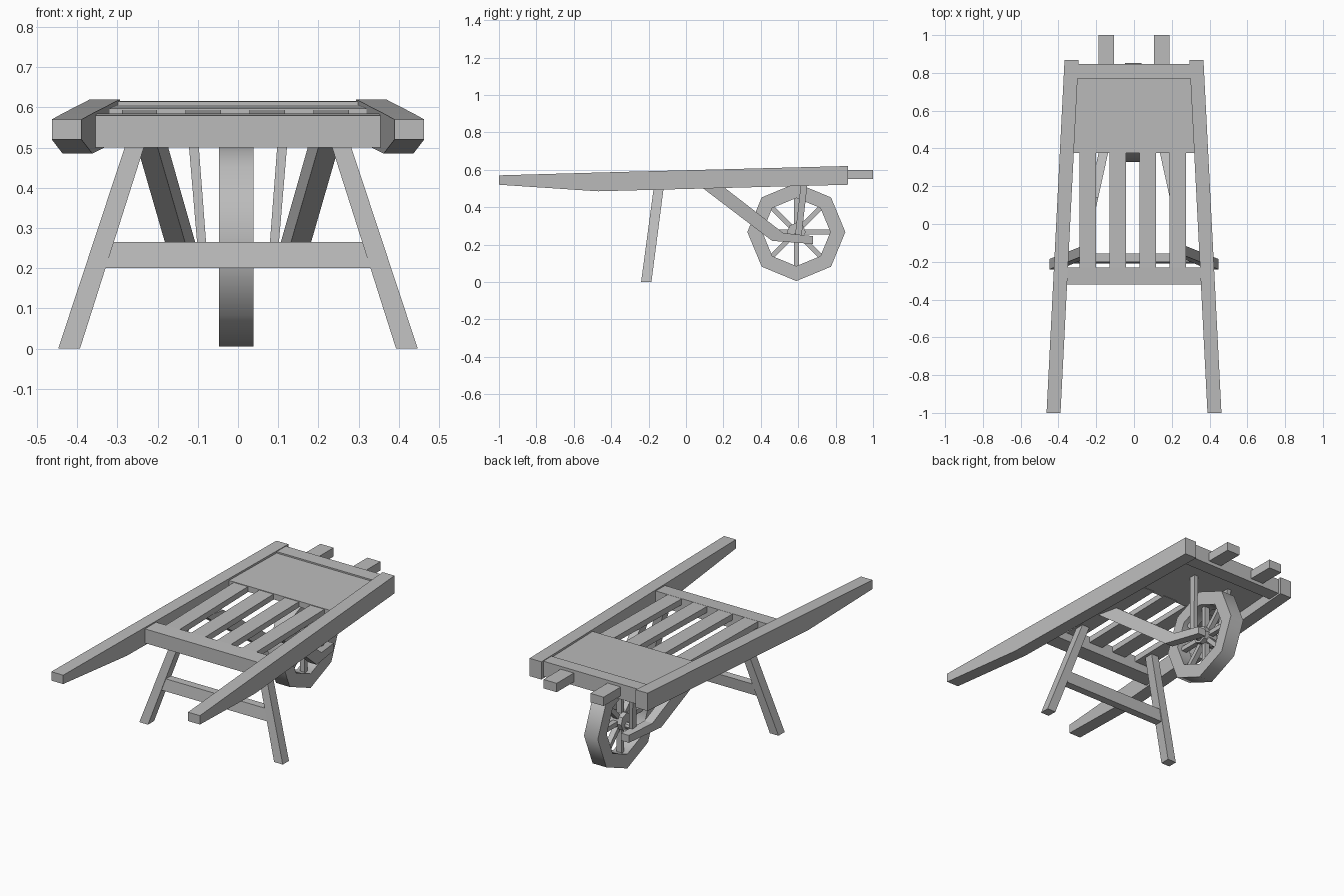
import bpy, bmesh, math
from mathutils import Matrix, Vector

cube = bpy.data.objects.get("Cube")
if cube:
    bpy.data.objects.remove(cube, do_unlink=True)

GREY = (0.5, 0.5, 0.5, 1)
mat = bpy.data.materials.new("plain grey")
mat.use_nodes = True
mat.diffuse_color = GREY
mat.node_tree.nodes["Principled BSDF"].inputs["Base Color"].default_value = GREY


def finish(name, bm, mirror=False):
    bmesh.ops.recalc_face_normals(bm, faces=bm.faces[:])
    mesh = bpy.data.meshes.new(name)
    bm.to_mesh(mesh)
    bm.free()
    mesh.materials.append(mat)
    obj = bpy.data.objects.new(name, mesh)
    bpy.context.collection.objects.link(obj)
    if mirror:
        obj.modifiers.new("Mirror", 'MIRROR').use_mirror_merge = False
    return obj


def timber(name, stations, mirror=False, shear=0.0):
    """Loft a timber through stations (x0, x1, y_a, z_a, y_b, z_b)."""
    bm = bmesh.new()
    rings = []
    for x0, x1, ya, za, yb, zb in stations:
        corners = ((x0, ya, za), (x1, ya, za), (x1, yb, zb), (x0, yb, zb))
        rings.append([bm.verts.new((x - shear * y, y, z)) for x, y, z in corners])
    for a, b in zip(rings, rings[1:]):
        for i in range(4):
            j = (i + 1) % 4
            bm.faces.new((a[i], a[j], b[j], b[i]))
    bm.faces.new(rings[0])
    bm.faces.new(rings[-1])
    return finish(name, bm, mirror)


def bar(name, x0, x1, y0, y1, low0, high0, low1, high1, mirror=False):
    return timber(name, [(x0, x1, y0, low0, y0, high0),
                         (x0, x1, y1, low1, y1, high1)], mirror)


# Long side rails that taper into handles
timber("side_rails", [(0.338, 0.412, -1.0, 0.52, -1.0, 0.57),
                      (0.338, 0.412, -0.47, 0.485, -0.47, 0.585),
                      (0.338, 0.412, 0.867, 0.52, 0.867, 0.62)], True, 0.051)

# Bed: cross bars, panel and slats
bar("front_cross_bar", -0.355, 0.355, -0.32, -0.23, 0.50, 0.58, 0.503, 0.585)
bar("rear_cross_bar", -0.305, 0.305, 0.77, 0.848, 0.53, 0.614, 0.53, 0.616)
bar("bed_panel", -0.32, 0.32, 0.375, 0.78, 0.565, 0.597, 0.575, 0.606)
for i in range(4):
    x = -0.245 + i * 0.159
    bar(f"bed_slat_{i + 1}", x - 0.044, x + 0.044, -0.24, 0.39,
        0.55, 0.584, 0.563, 0.594)
bar("rear_stubs", 0.105, 0.187, 0.78, 1.0, 0.55, 0.60, 0.55, 0.60, True)

# Splayed legs with a brace between them
timber("legs", [(0.393, 0.447, -0.24, 0.0, -0.185, 0.0),
                (0.215, 0.262, -0.165, 0.56, -0.112, 0.56)], True)
timber("leg_brace", [(-0.335, 0.335, -0.21, 0.20, -0.165, 0.20),
                     (-0.312, 0.312, -0.20, 0.265, -0.155, 0.265)])

# Wheel arms and upright struts
timber("wheel_arms", [(0.22, 0.27, 0.02, 0.555, 0.14, 0.555),
                      (0.22, 0.27, 0.46, 0.22, 0.52, 0.262),
                      (0.22, 0.27, 0.68, 0.203, 0.68, 0.245)], True, 0.22)
timber("wheel_struts", [(0.076, 0.098, 0.58, 0.22, 0.615, 0.22),
                        (0.103, 0.128, 0.62, 0.575, 0.655, 0.575)], True)

# Eight-sided wheel rim
CENTRE = Vector((-0.004, 0.59, 0.267))
HALF = 0.043
bm = bmesh.new()
loops = []
for i in range(8):
    a = i * math.tau / 8
    loops.append([bm.verts.new(CENTRE + Vector((x, r * math.cos(a), r * math.sin(a))))
                  for x, r in ((-HALF, 0.262), (HALF, 0.262), (HALF, 0.182), (-HALF, 0.182))])
for a, b in zip(loops, loops[1:] + loops[:1]):
    for i in range(4):
        j = (i + 1) % 4
        bm.faces.new((a[i], a[j], b[j], b[i]))
rim = finish("wheel_rim", bm)
bpy.context.view_layer.objects.active = rim
rim.select_set(True)
bpy.ops.object.shade_smooth_by_angle(angle=math.radians(50))
rim.select_set(False)

# Spokes
bm = bmesh.new()
for i in range(8):
    m = (Matrix.Translation(CENTRE) @ Matrix.Rotation(i * math.tau / 8, 4, 'X')
         @ Matrix.Translation((0, 0, 0.1)) @ Matrix.Diagonal((0.03, 0.026, 0.18, 1)))
    bmesh.ops.create_cube(bm, size=1, matrix=m)
finish("wheel_spokes", bm)

# Hub and axle
for name, radius, depth in (("wheel_hub", 0.05, 0.08), ("axle", 0.018, 0.19)):
    bm = bmesh.new()
    bmesh.ops.create_cone(bm, cap_ends=True, segments=8, radius1=radius, radius2=radius,
                          depth=depth, matrix=Matrix.Translation(CENTRE - Vector((0, 0, 0.02 if name == "axle" else 0)))
                          @ Matrix.Rotation(math.pi / 2, 4, 'Y'))
    finish(name, bm)
